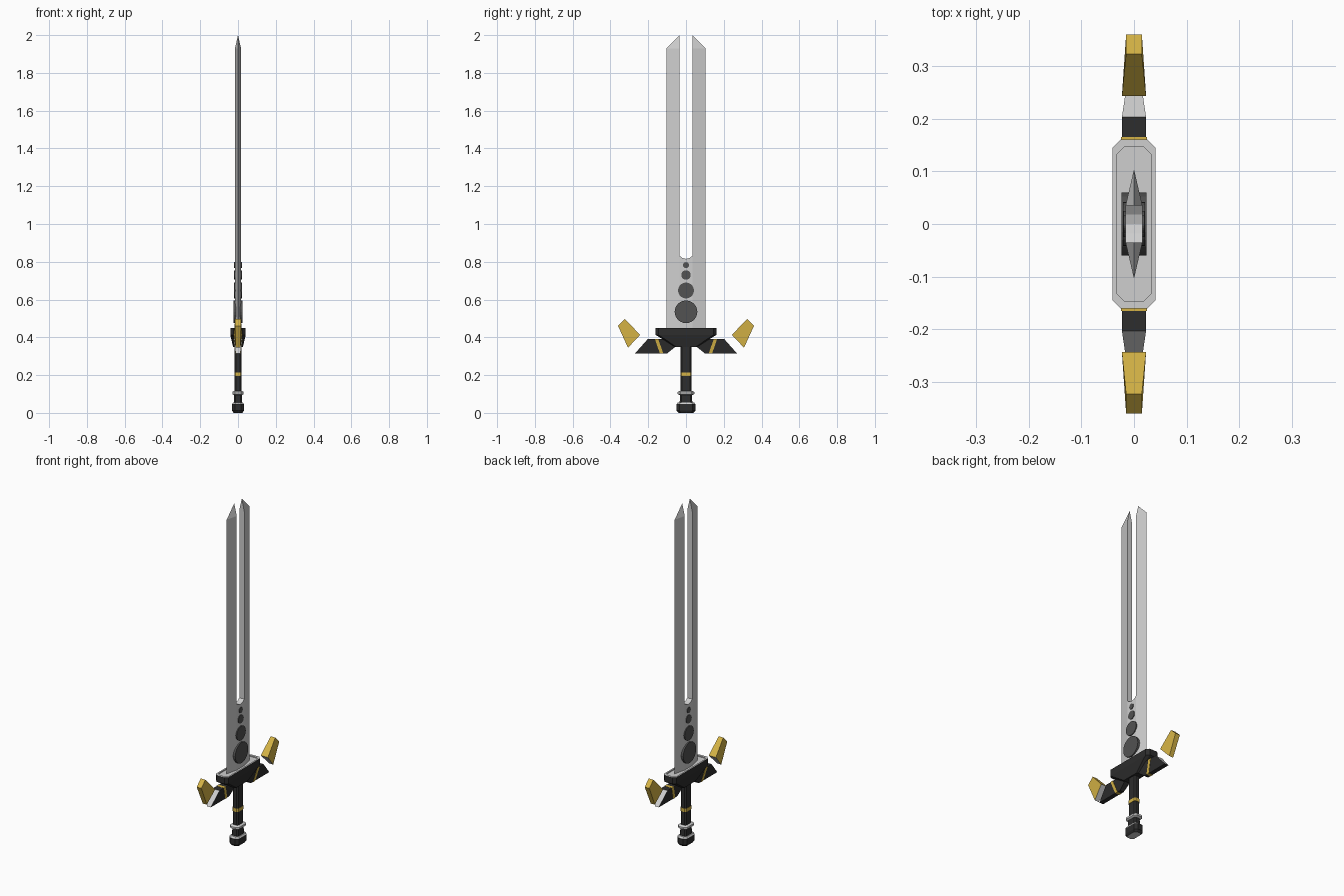
import bpy, bmesh, math
from collections import Counter

if "Cube" in bpy.data.objects:
    bpy.data.objects.remove(bpy.data.objects["Cube"])


def material(name, rgb):
    m = bpy.data.materials.new(name)
    m.diffuse_color = (*rgb, 1)
    m.use_nodes = True
    m.node_tree.nodes["Principled BSDF"].inputs["Base Color"].default_value = m.diffuse_color
    return m


MATS = [material("silver steel", (0.62, 0.62, 0.62)),
        material("black grip", (0.026, 0.026, 0.026)),
        material("gold", (0.66, 0.45, 0.06)),
        material("dark grey", (0.085, 0.085, 0.085))]
SILVER, BLACK, GOLD, GREY = range(4)


def finish(name, bm):
    bmesh.ops.remove_doubles(bm, verts=bm.verts, dist=1e-5)
    bmesh.ops.recalc_face_normals(bm, faces=bm.faces)
    me = bpy.data.meshes.new(name)
    for m in MATS:
        me.materials.append(m)
    bm.to_mesh(me)
    bm.free()
    ob = bpy.data.objects.new(name, me)
    bpy.context.collection.objects.link(ob)
    return ob


def plate(name, polys, mat, special=None):
    """Solid from side-view polygons of (y, z, half thickness);
    special = {wall edge index of a single polygon: material}."""
    bm = bmesh.new()
    pair = {}
    for p in {pt for poly in polys for pt in poly}:
        y, z, h = p
        pair[p] = (bm.verts.new((h, y, z)), bm.verts.new((-h, y, z)))
    edges = [(poly[i], poly[(i + 1) % len(poly)], i)
             for poly in polys for i in range(len(poly))]
    used = Counter(frozenset(e[:2]) for e in edges)
    for poly in polys:
        for side in (0, 1):
            bm.faces.new([pair[p][side] for p in poly]).material_index = mat
    for a, b, i in edges:
        if used[frozenset((a, b))] == 1 and a[2] + b[2] > 0:
            f = bm.faces.new((pair[a][0], pair[b][0], pair[b][1], pair[a][1]))
            f.material_index = (special or {}).get(i, mat)
    return finish(name, bm)


def loft(name, rings, bottom, top):
    """Stack of chamfered rectangles: (z, half x, half y, chamfer, material of band below)."""
    bm = bmesh.new()
    prev = None
    for z, hx, hy, c, mat in rings:
        pts = [(hx, hy - c), (hx - c, hy), (c - hx, hy), (-hx, hy - c),
               (-hx, c - hy), (c - hx, -hy), (hx - c, -hy), (hx, c - hy)]
        ring = [bm.verts.new((x, y, z)) for x, y in pts]
        if prev is None:
            bm.faces.new(ring).material_index = bottom
        else:
            for i in range(8):
                j = (i + 1) % 8
                bm.faces.new((prev[i], prev[j], ring[j], ring[i])).material_index = mat
        prev = ring
    bm.faces.new(prev).material_index = top
    return finish(name, bm)


# Forked blade: flat core, two bevelled prongs and tapered tips
T, IN, OUT = 0.016, 0.035, 0.104
polys = [[(-IN, .42, T), (IN, .42, T), (IN, .832, T), (.018, .82, T),
          (0, .815, T), (-.018, .82, T), (-IN, .832, T)]]
for s in (1, -1):
    polys.append([(s * IN, .42, T), (s * OUT, .42, 0), (s * OUT, 1.93, 0),
                  (s * IN, 1.93, T), (s * IN, .832, T)])
    polys.append([(s * IN, 1.93, T), (s * OUT, 1.93, 0), (s * IN, 2.0, 0)])
plate("blade", polys, SILVER)

# Round studs along the blade base
for n, (z, r, h) in enumerate([(.535, .06, .024), (.648, .042, .021),
                               (.73, .025, .02), (.782, .016, .02)]):
    bm = bmesh.new()
    bmesh.ops.create_cone(bm, cap_ends=True, segments=24, radius1=r, radius2=r, depth=2 * h)
    for v in bm.verts:
        v.co = (v.co.z, v.co.x, v.co.y + z)
    for f in bm.faces:
        f.material_index = GREY
    finish(f"blade_stud_{n + 1}", bm)

# Guard block with a recessed silver top
loft("guard", [(.35, .026, .06, .008, BLACK), (.413, .041, .161, .016, BLACK),
               (.45, .041, .161, .016, BLACK), (.45, .032, .147, .014, SILVER),
               (.444, .032, .147, .014, SILVER)], BLACK, SILVER)

# Guard arms, gold bands and floating wing tips, on both sides
for s, side in ((1, "right"), (-1, "left")):
    plate(f"guard_arm_{side}",
          [[(s * .10, .315, .013), (s * .27, .315, .013), (s * .203, .39, .023),
            (s * .05, .39, .023), (s * .05, .355, .018)]], BLACK, {1: SILVER})
    plate(f"arm_band_{side}",
          [[(s * .120, .314, .0145), (s * .138, .314, .0145),
            (s * .165, .391, .0245), (s * .147, .391, .0245)]], GOLD)
    plate(f"wing_tip_{side}",
          [[(s * .243, .413, .023), (s * .323, .497, .015),
            (s * .36, .461, .015), (s * .307, .345, .013)]], GOLD, {3: SILVER})

# Grip with its gold band
loft("grip", [(.05, .018, .028, .007, BLACK), (.36, .018, .028, .007, BLACK)], BLACK, BLACK)
loft("grip_band", [(.195, .0195, .03, .007, GOLD), (.215, .0195, .03, .007, GOLD)], GOLD, GOLD)

# Silver collar and pommel
loft("grip_collar", [(.094, .02, .032, .008, SILVER), (.1, .03, .044, .014, SILVER),
                     (.111, .03, .044, .014, SILVER), (.117, .02, .032, .008, SILVER)],
     SILVER, SILVER)
loft("pommel_neck", [(.05, .022, .034, .009, BLACK), (.095, .02, .031, .008, BLACK)],
     BLACK, BLACK)
loft("pommel", [(0, .024, .04, .012, BLACK), (.012, .031, .05, .015, BLACK),
                (.046, .031, .05, .015, BLACK), (.055, .026, .043, .013, SILVER)],
     SILVER, SILVER)
